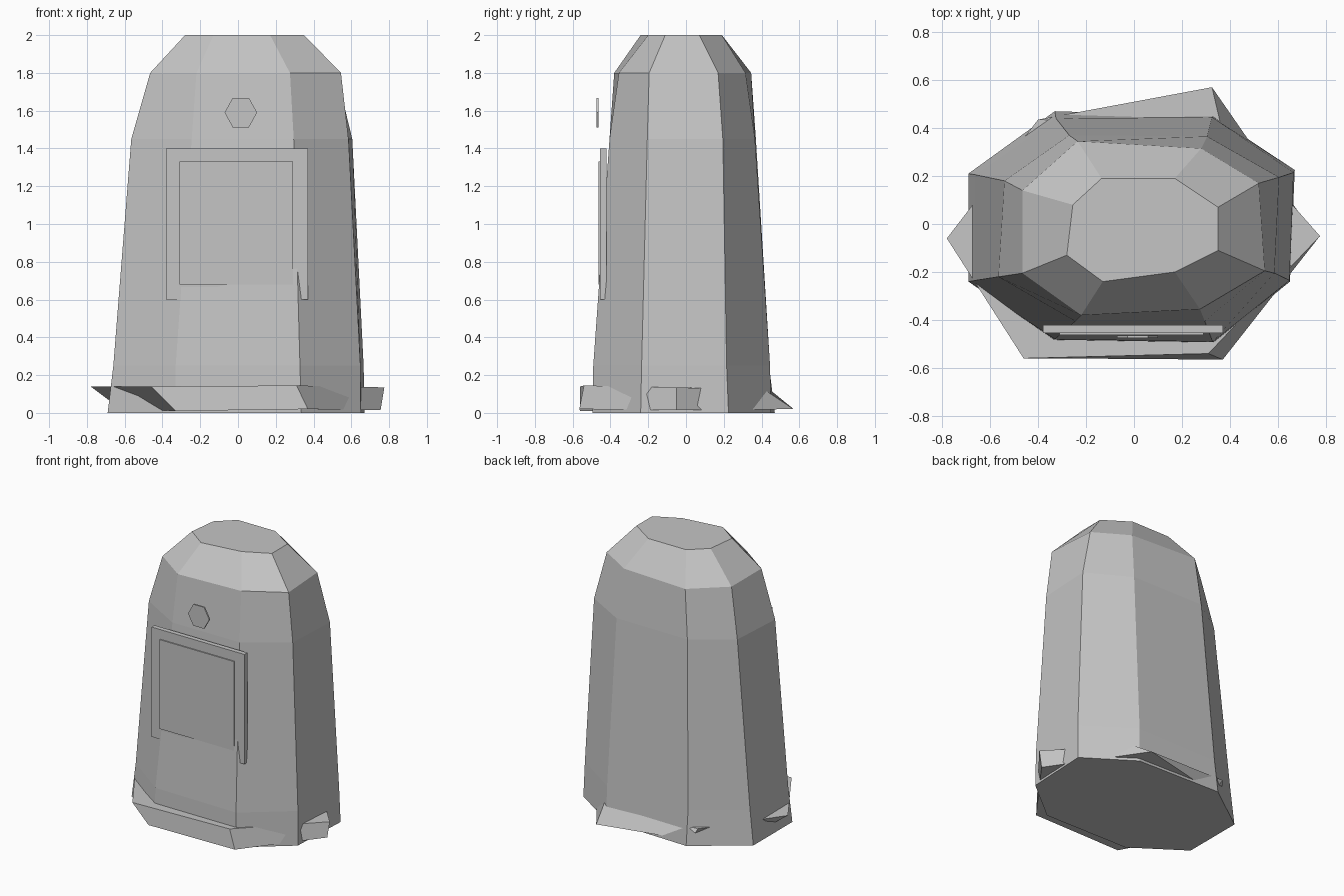
import bpy, bmesh, math

if "Cube" in bpy.data.objects:
    bpy.data.objects.remove(bpy.data.objects["Cube"])

grey = bpy.data.materials.new("stone grey")
grey.diffuse_color = (0.56, 0.56, 0.56, 1)
grey.use_nodes = True
grey.node_tree.nodes["Principled BSDF"].inputs["Base Color"].default_value = grey.diffuse_color


def loft(name, rings):
    """Closed flat-shaded solid skinned through rings of equal point count."""
    bm = bmesh.new()
    rows = [[bm.verts.new(p) for p in ring] for ring in rings]
    n = len(rows[0])
    for low, high in zip(rows, rows[1:]):
        for i in range(n):
            j = (i + 1) % n
            bm.faces.new((low[i], low[j], high[j], high[i]))
    bm.faces.new(rows[0][::-1])
    bm.faces.new(rows[-1])
    bmesh.ops.recalc_face_normals(bm, faces=bm.faces)
    mesh = bpy.data.meshes.new(name)
    bm.to_mesh(mesh)
    bm.free()
    mesh.materials.append(grey)
    obj = bpy.data.objects.new(name, mesh)
    bpy.context.collection.objects.link(obj)
    return obj


def front_plate(name, outline, y_front, y_back):
    """Thin plate facing the front, outline given in x, z."""
    return loft(name, [[(x, y, z) for x, z in outline] for y in (y_front, y_back)])


def rect(x0, x1, z0, z1):
    return [(x0, z0), (x1, z0), (x1, z1), (x0, z1)]


# Tapered, slightly uneven eight-sided body
profile = [
    (0.0, [(-.69, -.24), (-.335, -.485), (.335, -.495), (.65, -.24),
           (.67, .225), (.33, .45), (-.33, .47), (-.69, .21)]),
    (0.25, [(-.66, -.235), (-.33, -.48), (.328, -.491), (.648, -.235),
            (.665, .215), (.325, .445), (-.325, .44), (-.66, .205)]),
    (1.45, [(-.565, -.22), (-.245, -.405), (.295, -.405), (.585, -.205),
            (.605, .195), (.305, .365), (-.27, .37), (-.54, .18)]),
    (1.8, [(-.465, -.205), (-.22, -.38), (.275, -.355), (.545, -.195),
           (.52, .17), (.28, .315), (-.235, .345), (-.465, .14)]),
    (2.0, [(-.28, -.13), (-.13, -.24), (.17, -.20), (.35, -.11),
           (.35, .07), (.17, .19), (-.135, .19), (-.255, .08)]),
]
loft("body", [[(x, y, z) for x, y in ring] for z, ring in profile])

# Crooked six-sided plinth poking out around the foot
loft("plinth", [
    [(-.62, -.06, .02), (-.33, -.56, .01), (.37, -.565, .02),
     (.755, -.05, .015), (.325, .57, .02), (-.33, .415, .02)],
    [(-.78, -.06, .14), (-.46, -.56, .14), (.31, -.54, .145),
     (.775, -.05, .135), (.36, .42, .12), (-.40, .435, .13)],
])

# Framed panel and small hexagonal badge on the front
front_plate("panel_frame", rect(-.38, .37, .60, 1.40), -.454, -.42)
front_plate("panel", rect(-.31, .29, .68, 1.33), -.462, -.44)
hexagon = [(.015 + .086 * math.cos(k * math.pi / 3),
            1.59 + .09 * math.sin(k * math.pi / 3)) for k in range(6)]
front_plate("badge", hexagon, -.475, -.464)
